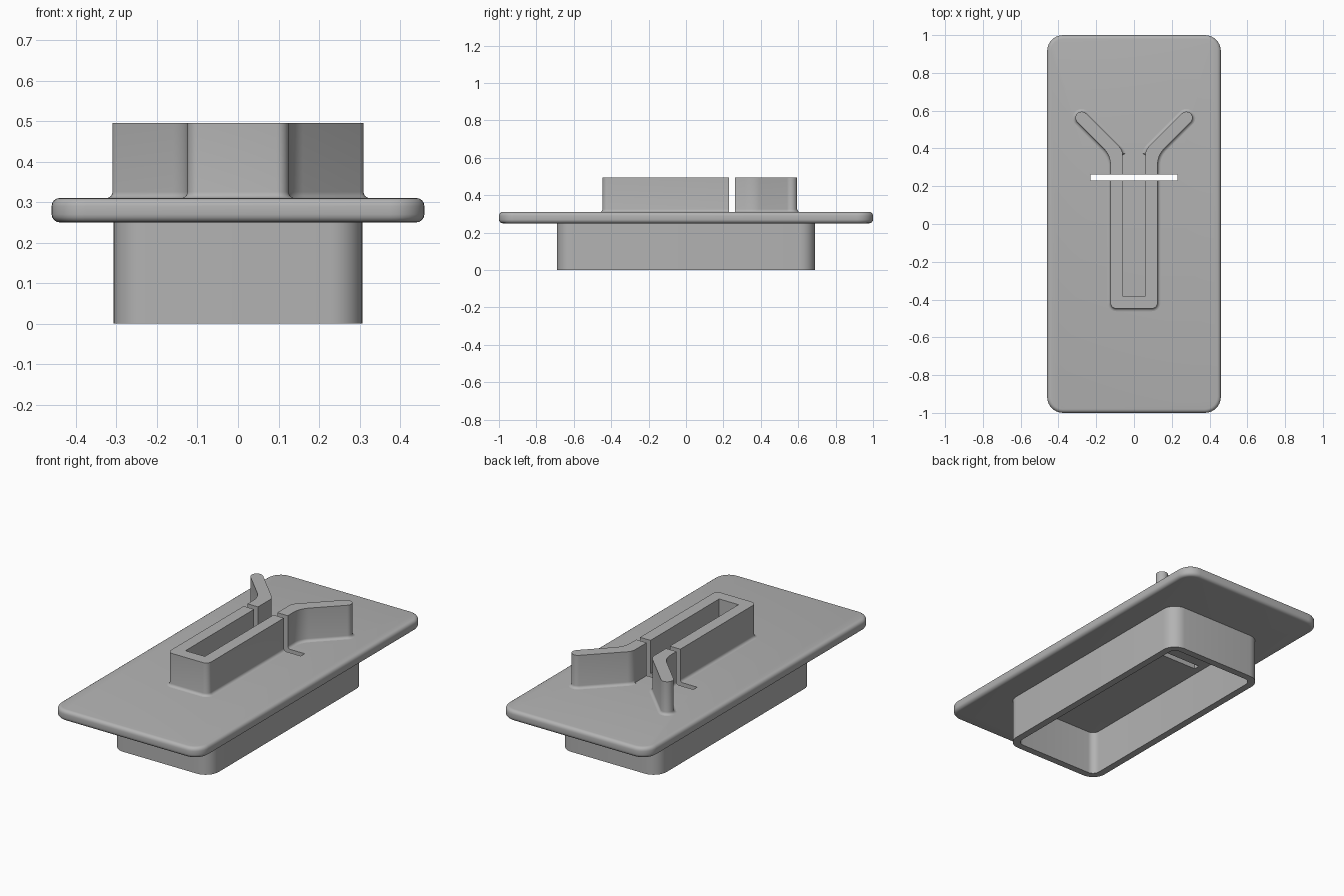
import bpy, bmesh, math
from mathutils import Vector

cube = bpy.data.objects.get("Cube")
if cube:
    bpy.data.objects.remove(cube, do_unlink=True)

grey = bpy.data.materials.new("plain grey")
grey.use_nodes = True
GREY = (0.45, 0.45, 0.45, 1)
grey.diffuse_color = GREY
grey.node_tree.nodes["Principled BSDF"].inputs["Base Color"].default_value = GREY


def round_corners(corners, steps=8):
    """Closed outline from (x, y, radius) corners."""
    out = []
    count = len(corners)
    for i, (x, y, r) in enumerate(corners):
        p = Vector((x, y))
        if r == 0:
            out.append(p)
            continue
        a = (Vector(corners[i - 1][:2]) - p).normalized()
        b = (Vector(corners[(i + 1) % count][:2]) - p).normalized()
        half = a.angle(b) / 2
        centre = p + (a + b).normalized() * (r / math.sin(half))
        start = p + a * (r / math.tan(half)) - centre
        end = p + b * (r / math.tan(half)) - centre
        sweep = start.angle(end)
        for k in range(steps + 1):
            t = k / steps
            out.append(centre + (start * math.sin((1 - t) * sweep)
                                 + end * math.sin(t * sweep)) / math.sin(sweep))
    return out


def rounded_rect(hx, hy, r):
    return round_corners([(hx, -hy, r), (hx, hy, r), (-hx, hy, r), (-hx, -hy, r)])


def stack(name, rings, closed=False):
    """Skin a list of (outline, z) rings; cap the ends or join last to first."""
    bm = bmesh.new()
    loops = [[bm.verts.new((p.x, p.y, z)) for p in outline] for outline, z in rings]
    pairs = list(zip(loops, loops[1:]))
    if closed:
        pairs.append((loops[-1], loops[0]))
    else:
        bm.faces.new(loops[0][::-1])
        bm.faces.new(loops[-1])
    for low, high in pairs:
        for i in range(len(low)):
            j = (i + 1) % len(low)
            bm.faces.new((low[i], low[j], high[j], high[i]))
    bmesh.ops.recalc_face_normals(bm, faces=bm.faces)
    mesh = bpy.data.meshes.new(name)
    bm.to_mesh(mesh)
    bm.free()
    mesh.materials.append(grey)
    obj = bpy.data.objects.new(name, mesh)
    bpy.context.collection.objects.link(obj)
    return obj


def activate(obj):
    bpy.ops.object.select_all(action='DESELECT')
    obj.select_set(True)
    bpy.context.view_layer.objects.active = obj


BOTTOM, TOP, WALL_TOP = 0.25, 0.31, 0.495

# Base plate with rolled edges
ROLL = 0.02
rings = []
for z_mid, first in ((BOTTOM + ROLL, -90), (TOP - ROLL, 0)):
    for k in range(5):
        a = math.radians(first + k * 22.5)
        inset = ROLL * (1 - math.cos(a))
        rings.append((rounded_rect(0.46 - inset, 1 - inset, 0.085 - inset),
                      z_mid + ROLL * math.sin(a)))
plate = stack("base_plate", rings)

# Hollow skirt beneath the plate
T = 0.04
outer = rounded_rect(0.307, 0.69, 0.08)
inner = rounded_rect(0.307 - T, 0.69 - T, 0.08 - T)
skirt = stack("lower_skirt", [(outer, 0), (outer, BOTTOM + 0.005),
                              (inner, BOTTOM + 0.005), (inner, 0)], closed=True)

# Y-shaped guide wall: one half of the outline, then its mirror
half = [(0.125, -0.447, 0.03), (0.125, 0.364, 0.12),
        (0.323, 0.562, 0.032), (0.277, 0.608, 0.032),
        (0.06, 0.391, 0.06), (0.06, -0.38, 0)]
wall_outline = round_corners(half + [(-x, y, r) for x, y, r in reversed(half)])


def flared(outline, amount):
    """Push the outside of the wall outwards; leave the inner channel straight."""
    out = []
    for i, p in enumerate(outline):
        a = (p - outline[i - 1]).normalized()
        b = (outline[(i + 1) % len(outline)] - p).normalized()
        t = (a + b).normalized()
        outside = abs(p.x) > 0.1 or p.y > 0.37 or p.y < -0.4
        out.append(p + Vector((t.y, -t.x)) * (amount if outside else 0))
    return out


FLARE = 0.015
rings = [(flared(wall_outline, FLARE), TOP - 0.005)]
for k in range(5):
    a = math.radians(k * 22.5)
    rings.append((flared(wall_outline, FLARE * (1 - math.sin(a))),
                  TOP + FLARE * (1 - math.cos(a))))
rings.append((wall_outline, WALL_TOP))
wall = stack("guide_wall", rings)

# Cross slot through the wall and the plate
slot = [Vector(p) for p in ((0.23, 0.229), (0.23, 0.263), (-0.23, 0.263), (-0.23, 0.229))]
cutter = stack("slot_cutter", [(slot, 0.1), (slot, 0.6)])
cutter.hide_render = True
for obj in (plate, wall):
    mod = obj.modifiers.new("slot", 'BOOLEAN')
    mod.operation = 'DIFFERENCE'
    mod.solver = 'EXACT'
    mod.object = cutter
    activate(obj)
    bpy.ops.object.modifier_apply(modifier=mod.name)
bpy.data.objects.remove(cutter, do_unlink=True)

for obj in (plate, skirt, wall):
    activate(obj)
    bpy.ops.object.shade_smooth_by_angle(angle=math.radians(30))
